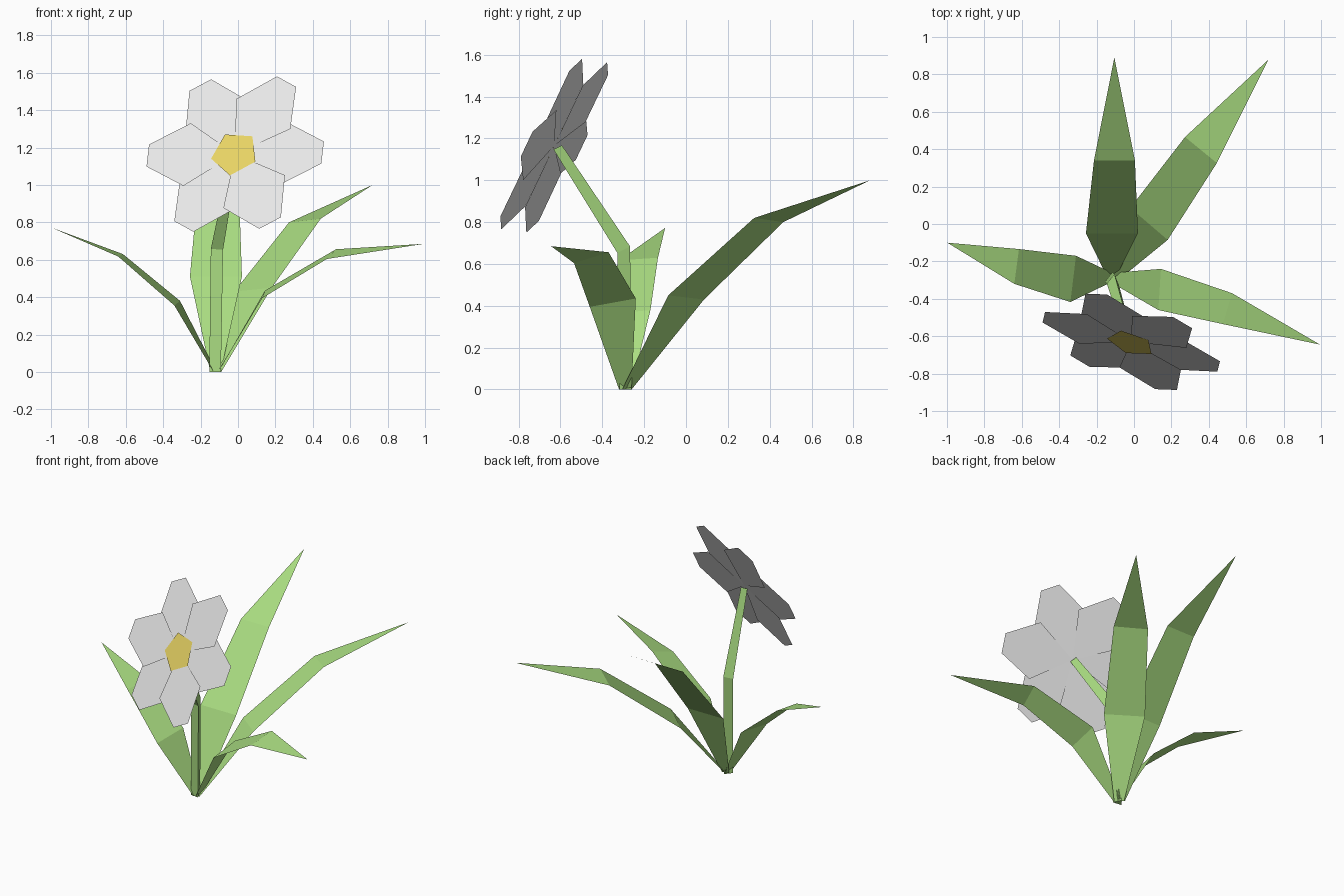
import bpy, math
from mathutils import Vector

if "Cube" in bpy.data.objects:
    bpy.data.objects.remove(bpy.data.objects["Cube"])


def material(name, rgb):
    m = bpy.data.materials.new(name)
    m.diffuse_color = (*rgb, 1)
    m.use_nodes = True
    m.node_tree.nodes["Principled BSDF"].inputs["Base Color"].default_value = m.diffuse_color
    return m


GREEN = material("leaf green", (0.40, 0.72, 0.22))
WHITE = material("petal white", (0.84, 0.84, 0.84))
YELLOW = material("centre yellow", (0.82, 0.67, 0.13))


def build(name, verts, faces, mat):
    me = bpy.data.meshes.new(name)
    me.from_pydata([tuple(v) for v in verts], [], faces)
    me.materials.append(mat)
    ob = bpy.data.objects.new(name, me)
    bpy.context.collection.objects.link(ob)
    return ob


# Leaves: pairs of edge points (left, right seen from the plant's centre), then a tip
def leaf(name, pairs, tip):
    verts = [p for pair in pairs for p in pair] + [tip]
    n = len(pairs)
    faces = [(2*i, 2*i+1, 2*i+3, 2*i+2) for i in range(n - 1)]
    faces.append((2*n-2, 2*n-1, 2*n))
    build(name, verts, faces, GREEN)


leaf("back_leaf", [((-.15, -.27, .01), (-.09, -.27, .01)),
                   ((-.257, -.05, .51), (.021, -.05, .51)),
                   ((-.214, .34, .98), (.005, .34, .98))], (-.105, .89, 1.295))
leaf("back_right_leaf", [((-.135, -.26, 0), (-.09, -.305, 0)),
                         ((-.02, .086, .43), (.18, -.085, .45)),
                         ((.273, .465, .80), (.443, .326, .82))], (.72, .88, 1.0))
leaf("front_right_leaf", [((-.10, -.26, .01), (-.11, -.32, .0)),
                          ((.144, -.24, .435), (.13, -.46, .395)),
                          ((.524, -.37, .656), (.475, -.535, .604))], (.995, -.645, .685))
leaf("left_leaf", [((-.13, -.315, .0), (-.12, -.26, .01)),
                   ((-.34, -.417, .355), (-.31, -.17, .38)),
                   ((-.64, -.32, .617), (-.615, -.134, .63))], (-.998, -.1, .772))

# Stem: three-sided tube bent towards the front
stations = [((-.12, -.295, 0), .036), ((-.11, -.305, .665), .038), ((-.018, -.618, 1.155), .025)]
sv, sf = [], []
for (x, y, z), r in stations:
    for k in range(3):
        a = math.radians(82 + 120 * k)
        dy = r * math.sin(a)
        sv.append((x + r * math.cos(a), y + dy, z + (dy * 0.5 if 0.1 < z else 0)))
for s in range(2):
    for k in range(3):
        a, b = 3*s + k, 3*s + (k + 1) % 3
        sf.append((a, b, b + 3, a + 3))
sf += [(2, 1, 0), (6, 7, 8)]
build("stem", sv, sf, GREEN)

# Flower head: tilted plane facing front, up and slightly left
C = Vector((-.015, -.63, 1.165))
N = Vector((-.31, -1, .51)).normalized()
U = Vector((1, -.31, 0)).normalized()
V = N.cross(U)
if V.z < 0:
    V = -V


def on_head(r, deg, lift=0):
    a = math.radians(deg)
    return C + U * r * math.cos(a) + V * r * math.sin(a) + N * lift


# Six petals, alternately slightly in front and behind
for i in range(6):
    mid = 60 * i + 1.5
    lift = -.008 if i % 2 == 0 else .008
    pts = [on_head(0, 0), on_head(.325, mid - 35, lift), on_head(.49, mid - 7.7, lift),
           on_head(.49, mid + 7.7, lift), on_head(.325, mid + 35, lift)]
    build("petal_%d" % (i + 1), pts, [(0, 1, 2, 3, 4)], WHITE)

# Five-sided yellow centre
build("flower_centre", [on_head(.132, 50 + 72 * k, .009) for k in range(5)],
      [(0, 1, 2, 3, 4)], YELLOW)
